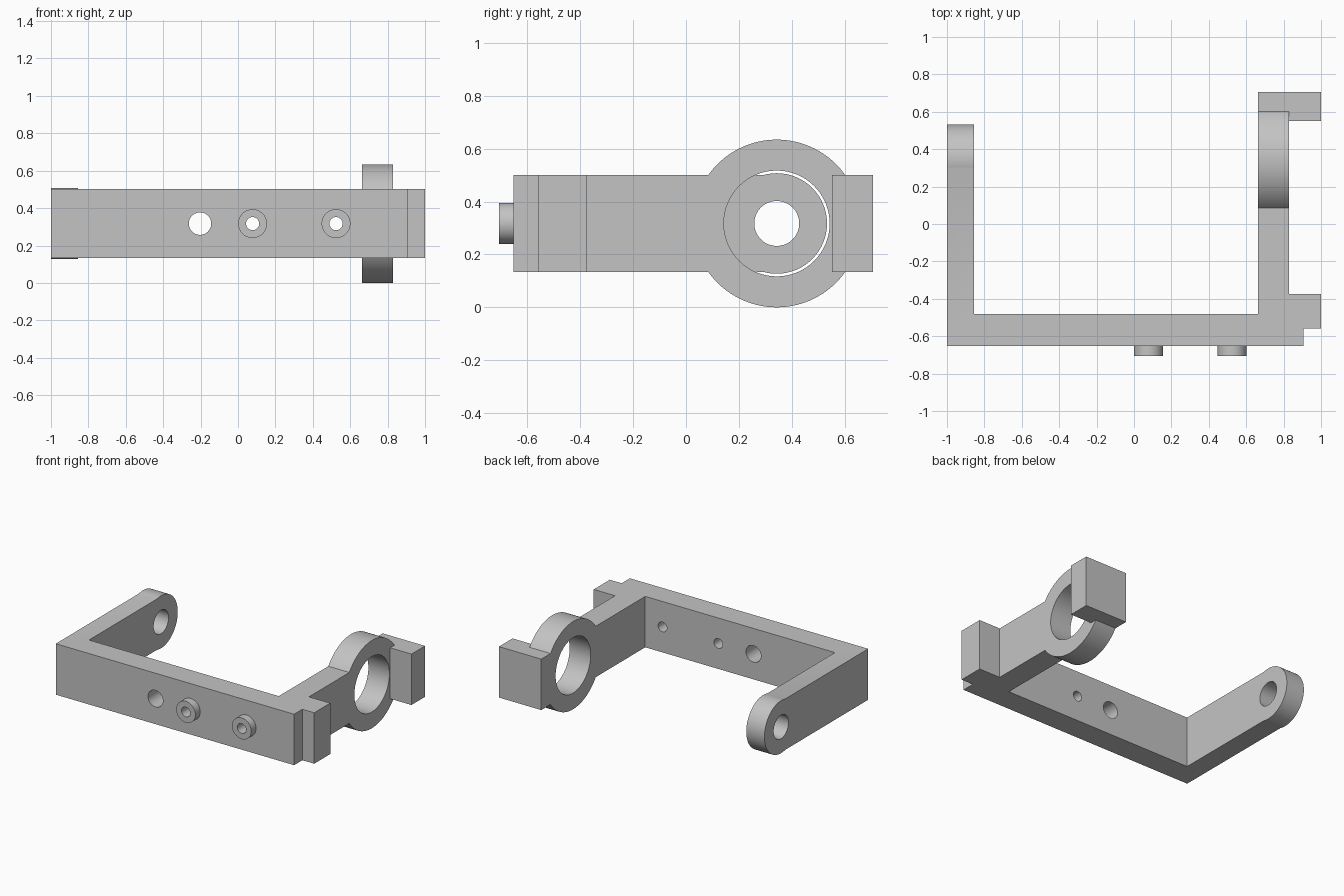
import bpy
import bmesh
from math import radians
from mathutils import Matrix, Vector

cube = bpy.data.objects.get("Cube")
if cube:
    bpy.data.objects.remove(cube, do_unlink=True)

grey = bpy.data.materials.new("light_grey")
grey.use_nodes = True
colour = (0.55, 0.55, 0.55, 1)
grey.diffuse_color = colour
grey.node_tree.nodes["Principled BSDF"].inputs["Base Color"].default_value = colour

MID_Z, HALF_H = 0.317, 0.184      # bar centre height and half height
PIVOT_Y = 0.343                   # shared axis of ring and rounded arm


def add_object(name, bm):
    bmesh.ops.recalc_face_normals(bm, faces=bm.faces)
    mesh = bpy.data.meshes.new(name)
    bm.to_mesh(mesh)
    bm.free()
    obj = bpy.data.objects.new(name, mesh)
    bpy.context.collection.objects.link(obj)
    return obj


def cylinder(name, axis, start, end, across, radius, sides=64):
    """Cylinder at mid height along x or y; across is its other plan coordinate."""
    bm = bmesh.new()
    bmesh.ops.create_cone(bm, cap_ends=True, segments=sides, radius1=radius,
                          radius2=radius, depth=end - start)
    mid = (start + end) / 2
    if axis == "X":
        place = Matrix.Translation((mid, across, MID_Z)) @ Matrix.Rotation(radians(90), 4, "Y")
    else:
        place = Matrix.Translation((across, mid, MID_Z)) @ Matrix.Rotation(radians(90), 4, "X")
    bm.transform(place)
    return add_object(name, bm)


def combine(target, tool, operation):
    mod = target.modifiers.new("combine", "BOOLEAN")
    mod.operation = operation
    mod.solver = "EXACT"
    mod.object = tool
    bpy.context.view_layer.objects.active = target
    bpy.ops.object.modifier_apply(modifier=mod.name)
    bpy.data.objects.remove(tool, do_unlink=True)


def finish(obj):
    obj.data.materials.clear()
    obj.data.materials.append(grey)
    bpy.ops.object.select_all(action="DESELECT")
    obj.select_set(True)
    bpy.context.view_layer.objects.active = obj
    bpy.ops.object.shade_smooth_by_angle(angle=radians(30))


# U-shaped bar with the two mounting blocks, extruded from its plan
plan = [(-1, -0.652), (0.905, -0.652), (0.905, -0.558), (1, -0.558),
        (1, -0.375), (0.83, -0.375), (0.83, 0.552), (1, 0.552),
        (1, 0.707), (0.662, 0.707), (0.662, -0.48), (-0.855, -0.48),
        (-0.855, PIVOT_Y), (-1, PIVOT_Y)]
bm = bmesh.new()
face = bm.faces.new([bm.verts.new((x, y, MID_Z - HALF_H)) for x, y in plan])
top = bmesh.ops.extrude_face_region(bm, geom=[face])["geom"]
bmesh.ops.translate(bm, vec=Vector((0, 0, 2 * HALF_H)),
                    verts=[v for v in top if isinstance(v, bmesh.types.BMVert)])
frame = add_object("bracket_frame", bm)

# Ring housing and rounded arm tip
combine(frame, cylinder("ring", "X", 0.662, 0.83, PIVOT_Y, 0.317, 96), "UNION")
combine(frame, cylinder("arm_tip", "X", -1, -0.855, PIVOT_Y, 0.19), "UNION")

# Holes running across the arms: start, end, y, radius
for start, end, y, radius in [
        (0.5, 1.1, PIVOT_Y, 0.2),         # ring bore
        (0.5, 0.9, 0.153, 0.108),         # side lobe of the bore
        (-1.1, -0.7, PIVOT_Y, 0.085),     # pivot hole
        (0.5, 0.9, -0.038, 0.045),        # arm screw hole
        (0.5, 1.1, 0.622, 0.045),         # back block hole
        (0.662, 1.1, -0.48, 0.045)]:      # front block hole
    combine(frame, cylinder("cutter", "X", start, end, y, radius), "DIFFERENCE")

# Front wall holes and hollow bosses
combine(frame, cylinder("cutter", "Y", -0.8, -0.3, -0.203, 0.06), "DIFFERENCE")
for side, x in (("right", 0.078), ("left", 0.524)):
    combine(frame, cylinder("cutter", "Y", -0.8, -0.3, x, 0.035), "DIFFERENCE")
    boss = cylinder(side + "_boss", "Y", -0.707, -0.652, x, 0.077)
    combine(boss, cylinder("cutter", "Y", -0.8, -0.3, x, 0.035), "DIFFERENCE")
    finish(boss)

finish(frame)
